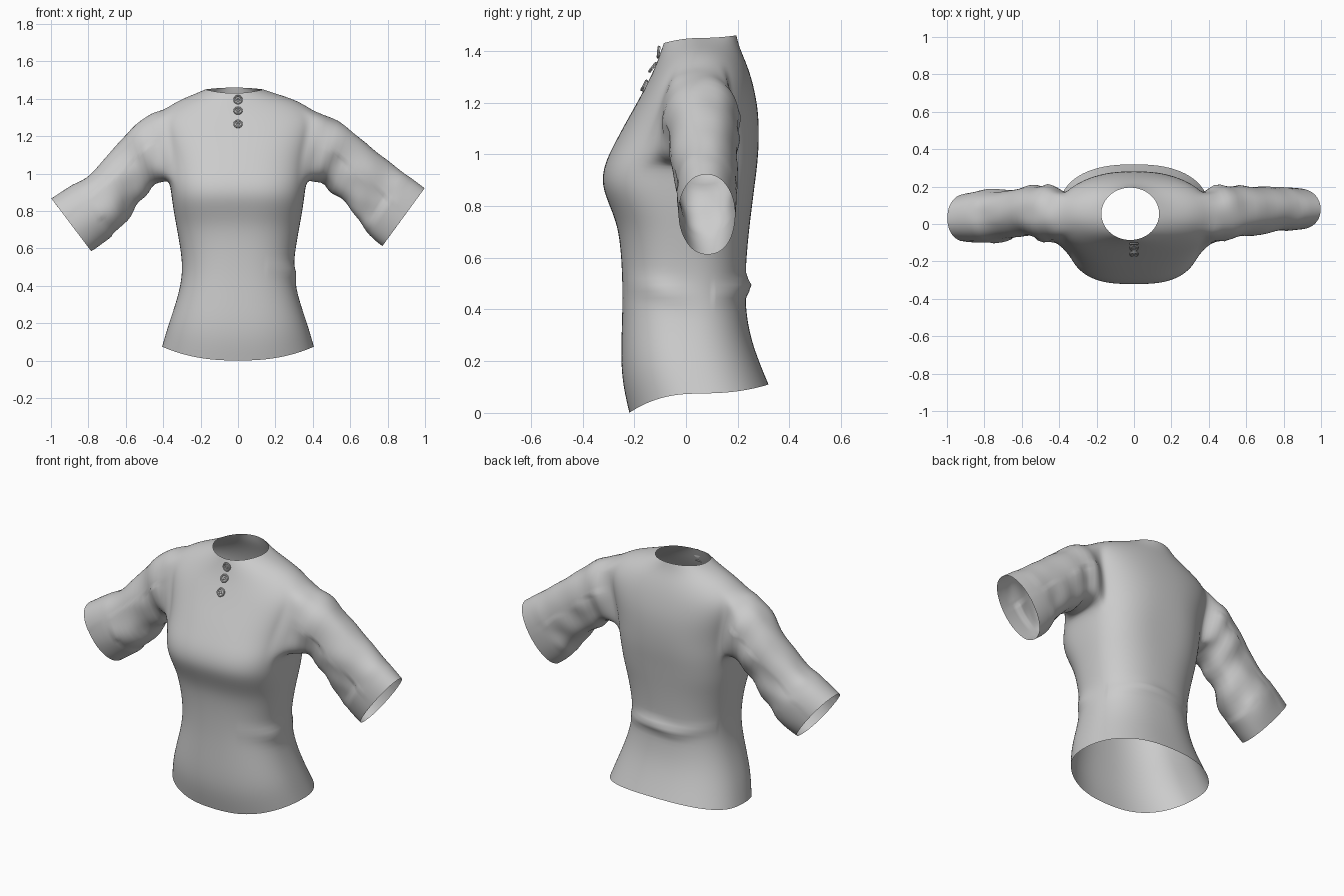
import bpy, bmesh, math
from mathutils import Vector, Matrix, noise

if "Cube" in bpy.data.objects:
    bpy.data.objects.remove(bpy.data.objects["Cube"])

SEG = 40
# torso rings: z front, z side, z back, half width, y front, y back, squareness
TORSO = [
    (0.00, 0.075, 0.11, .407, -.22, .32, 2.4),
    (0.14, 0.19, 0.21, .374, -.253, .278, 2.4),
    (0.30, 0.30, 0.31, .335, -.25, .245, 2.4),
    (0.42, 0.42, 0.42, .303, -.246, .230, 2.4),
    (0.52, 0.52, 0.52, .298, -.247, .230, 2.4),
    (0.62, 0.62, 0.62, .312, -.252, .236, 2.4),
    (0.72, 0.72, 0.72, .330, -.264, .246, 2.5),
    (0.80, 0.80, 0.80, .345, -.295, .256, 2.7),
    (0.88, 0.88, 0.88, .356, -.328, .266, 2.8),
    (0.96, 0.97, 0.96, .367, -.318, .277, 2.7),
    (1.04, 1.06, 1.05, .375, -.278, .283, 2.5),
    (1.12, 1.15, 1.13, .395, -.235, .282, 2.4),
    (1.19, 1.24, 1.20, .420, -.195, .275, 2.3),
    (1.26, 1.32, 1.28, .425, -.157, .258, 2.2),
    (1.33, 1.387, 1.35, .330, -.122, .235, 2.1),
    (1.39, 1.422, 1.41, .230, -.100, .208, 2.0),
    (1.43, 1.45, 1.46, .155, -.086, .195, 2.0),
]
# sleeve rings: top x, z, bottom x, z, y front, y back
SLEEVES = {
    1: [(.50, 1.31, .41, .955, -.10, .22), (.62, 1.22, .50, .90, -.07, .20),
        (.75, 1.115, .59, .82, -.06, .20), (.84, 1.04, .655, .745, -.04, .19),
        (.895, 1.005, .675, .69, -.045, .20), (1.0, .925, .77, .61, -.03, .19)],
    -1: [(.50, 1.32, .41, .95, -.10, .22), (.60, 1.215, .50, .88, -.06, .20),
         (.72, 1.075, .58, .78, -.07, .185), (.82, .975, .66, .67, -.09, .185),
         (.87, .955, .69, .645, -.105, .195), (1.0, .87, .785, .585, -.10, .165)],
}
ARM_LOW, ARM_TOP, ARM_W = 9, 13, 3


def spow(v, p):
    return math.copysign(abs(v) ** p, v)


# shirt: torso loft with armholes, sleeves grown from the armhole loops
bm = bmesh.new()
grid = []
for r, (zf, zs, zb, rx, yf, yb, n) in enumerate(TORSO):
    row = []
    cx = -.02 * max(0, r - 14) / 2
    for j in range(SEG):
        a = 2 * math.pi * j / SEG
        s, c = math.sin(a), math.cos(a)
        z = zs + ((zf if c > 0 else zb) - zs) * c * c
        y = (yf + yb) / 2 - (yb - yf) / 2 * spow(c, 2 / n)
        row.append(bm.verts.new((cx + rx * spow(s, 2 / n), y, z)))
    grid.append(row)


def side_vert(s, r, d):
    return grid[r][s * (SEG // 4 - d) % SEG]


for r in range(len(TORSO) - 1):
    for j in range(SEG):
        off = min((j - 10) % SEG, (j - 30) % SEG)
        near = any((j - q + ARM_W) % SEG < 2 * ARM_W for q in (10, 30))
        if near and ARM_LOW <= r < ARM_TOP:
            continue
        k = (j + 1) % SEG
        bm.faces.new((grid[r][j], grid[r][k], grid[r + 1][k], grid[r + 1][j]))

W = ARM_W
loop_ids = ([(ARM_TOP, d) for d in range(0, W + 1)]
            + [(r, W) for r in range(ARM_TOP - 1, ARM_LOW, -1)]
            + [(ARM_LOW, d) for d in range(W, -W - 1, -1)]
            + [(r, -W) for r in range(ARM_LOW + 1, ARM_TOP)]
            + [(ARM_TOP, d) for d in range(-W, 0)])
N = len(loop_ids)
for s, rings in SLEEVES.items():
    prev = [side_vert(s, r, d) for r, d in loop_ids]
    for tx, tz, bx, bz, yf, yb in rings:
        top, low = Vector((s * tx, 0, tz)), Vector((s * bx, 0, bz))
        mid = (top + low) / 2
        cur = []
        for k in range(N):
            a = 2 * math.pi * k / N
            p = mid + (top - mid) * math.cos(a)
            p.y = (yf + yb) / 2 - (yb - yf) / 2 * spow(math.sin(a), .9)
            cur.append(bm.verts.new(p))
        for k in range(N):
            m = (k + 1) % N
            bm.faces.new((prev[k], prev[m], cur[m], cur[k]))
        prev = cur
bmesh.ops.recalc_face_normals(bm, faces=bm.faces)
mesh = bpy.data.meshes.new("shirt")
bm.to_mesh(mesh)
bm.free()
shirt = bpy.data.objects.new("shirt", mesh)
bpy.context.collection.objects.link(shirt)
bpy.context.view_layer.objects.active = shirt
shirt.select_set(True)
sub = shirt.modifiers.new("smooth", 'SUBSURF')
sub.levels = sub.render_levels = 2
bpy.ops.object.modifier_apply(modifier=sub.name)


def bump(v, c, w):
    return math.exp(-((v - c) / w) ** 2)


# cloth folds: waist creases and sleeve wrinkles
moves = []
for v in mesh.vertices:
    p, d = v.co, 0.0
    if p.y > .1 and abs(p.x) < .34:
        zc = .49 - .08 * p.x + .012 * math.sin(14 * p.x)
        d += .024 * bump(p.z, zc, .03) * bump(p.x, .03, .2)
    if p.x > .15 and p.y < .15 and p.z < .7:
        d += .014 * bump(p.z, .47 - .2 * (p.y + .08), .04) * bump(p.y, -.08, .1)
    if abs(p.x) > .38 and p.z > .55:
        along = .8 * abs(p.x) - .6 * p.z
        fade = min(1, (abs(p.x) - .38) / .08) * (1 if along < .13 else .25)
        low = 1 if p.z < 1.55 - .85 * abs(p.x) else .4
        q = Vector((p.x * 7, p.y * 9, p.z * 7))
        d += .022 * noise.noise(q) * fade * low
        d += .01 * math.sin(38 * along + 9 * p.y) * fade * low * bump(abs(p.x), .46, .12)
    moves.append(v.normal * d)
for v, m in zip(mesh.vertices, moves):
    v.co += m
bpy.ops.object.shade_smooth()


# buttons: disc, raised rim and centre ring
def add_ring(bm, major, minor, z):
    rings = []
    for i in range(24):
        a = 2 * math.pi * i / 24
        rings.append([bm.verts.new(((major + minor * math.cos(b)) * math.cos(a),
                                    (major + minor * math.cos(b)) * math.sin(a),
                                    z + minor * math.sin(b)))
                      for b in (math.pi * k / 4 for k in range(8))])
    for i in range(24):
        A, B = rings[i], rings[(i + 1) % 24]
        for k in range(8):
            m = (k + 1) % 8
            bm.faces.new((A[k], B[k], B[m], A[m]))


for i, (y, z, tilt) in enumerate([(-.104, 1.395, 5), (-.127, 1.335, 38), (-.16, 1.265, 28)]):
    bm = bmesh.new()
    bmesh.ops.create_cone(bm, cap_ends=True, segments=24, radius1=.023, radius2=.023, depth=.007)
    add_ring(bm, .020, .005, .003)
    add_ring(bm, .007, .003, .004)
    me = bpy.data.meshes.new("button")
    bm.to_mesh(me)
    bm.free()
    ob = bpy.data.objects.new(f"button_{i + 1}", me)
    bpy.context.collection.objects.link(ob)
    ob.location = (0, y, z)
    ob.rotation_euler.x = math.radians(90 - tilt)
    bpy.ops.object.select_all(action='DESELECT')
    bpy.context.view_layer.objects.active = ob
    ob.select_set(True)
    bpy.ops.object.shade_smooth_by_angle(angle=math.radians(40))
